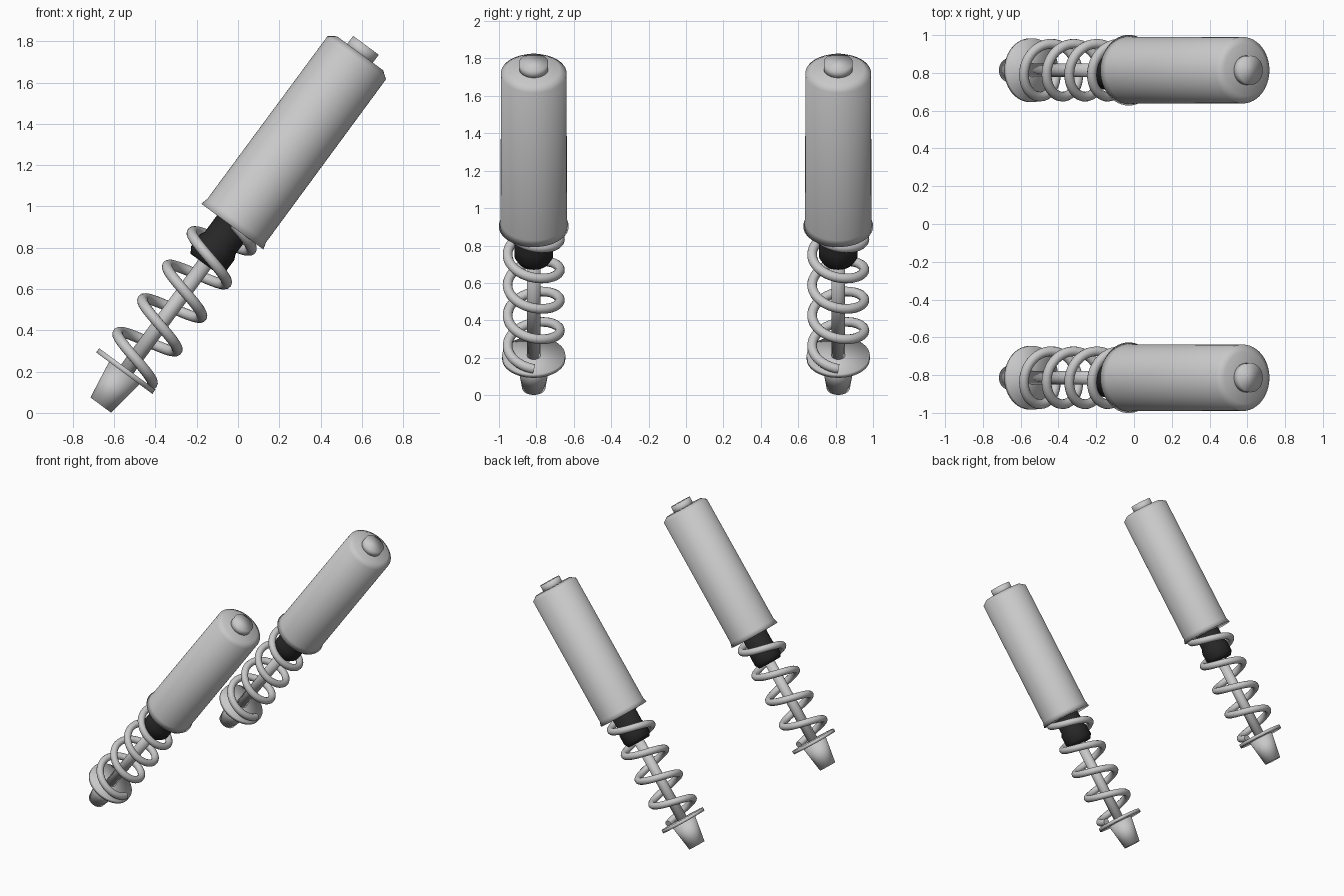
import bpy
import bmesh
from math import radians, cos, sin, tau
from mathutils import Matrix

cube = bpy.data.objects.get("Cube")
if cube:
    bpy.data.objects.remove(cube, do_unlink=True)


def material(name, value):
    mat = bpy.data.materials.new(name)
    mat.use_nodes = True
    colour = (value, value, value, 1)
    mat.diffuse_color = colour
    mat.node_tree.nodes["Principled BSDF"].inputs["Base Color"].default_value = colour
    return mat


steel = material("light grey steel", 0.58)
rubber = material("black rubber", 0.02)

TILT = Matrix.Rotation(radians(36.4), 4, 'Y')
SIDES = {"right_side": -0.814, "left_side": 0.814}


def place(name, data):
    """Put one copy of a part on each damper, sharing its data."""
    for side, y in SIDES.items():
        obj = bpy.data.objects.new(f"{name}_{side}", data)
        bpy.context.collection.objects.link(obj)
        obj.matrix_world = Matrix.Translation((-0.665, y, 0.038)) @ TILT


def lathe(name, profile, mat, segments=48):
    """Revolve (radius, height) points about the damper axis, closing both ends."""
    bm = bmesh.new()
    rings = []
    for r, h in profile:
        rings.append([bm.verts.new((r * cos(tau * i / segments),
                                    r * sin(tau * i / segments), h))
                      for i in range(segments)])
    for low, high in zip(rings, rings[1:]):
        for i in range(segments):
            j = (i + 1) % segments
            bm.faces.new((low[i], low[j], high[j], high[i]))
    bm.faces.new(rings[0][::-1])
    bm.faces.new(rings[-1])
    for face in bm.faces:
        face.smooth = True
    for edge in bm.edges:
        edge.smooth = edge.calc_face_angle(0) < radians(30)
    mesh = bpy.data.meshes.new(name)
    bm.to_mesh(mesh)
    bm.free()
    mesh.materials.append(mat)
    place(name, mesh)


# Lower mount, spring plate and piston rod
lathe("lower_mount", [(0.062, 0), (0.092, 0.195)], steel)
lathe("spring_plate", [(0.169, 0.192), (0.169, 0.217)], steel)
lathe("piston_rod", [(0.037, 0.2), (0.037, 0.87)], steel, 24)

# Rubber bump stop under the cover
lathe("bump_stop", [(0.085, 0.848), (0.104, 0.88), (0.104, 0.95),
                    (0.092, 0.975), (0.092, 1.09)], rubber, 24)

# Outer cover with a flared lip and a chamfered top
lathe("cover", [(0.187, 1.074), (0.177, 1.11), (0.176, 2.09), (0.139, 2.117)], steel, 64)
lathe("top_pin", [(0.077, 2.1), (0.077, 2.165)], steel)

# Coil spring
curve = bpy.data.curves.new("coil_spring", 'CURVE')
curve.dimensions = '3D'
curve.bevel_depth = 0.026
curve.bevel_resolution = 4
curve.use_fill_caps = True
turns, steps, pitch, radius = 4.25, 40, 0.202, 0.14
count = int(turns * steps) + 1
spline = curve.splines.new('POLY')
spline.points.add(count - 1)
for i, point in enumerate(spline.points):
    a = tau * i / steps
    point.co = (radius * cos(a), -radius * sin(a), 0.23 + pitch * i / steps, 1)
spline.use_smooth = True
curve.materials.append(steel)
place("coil_spring", curve)
